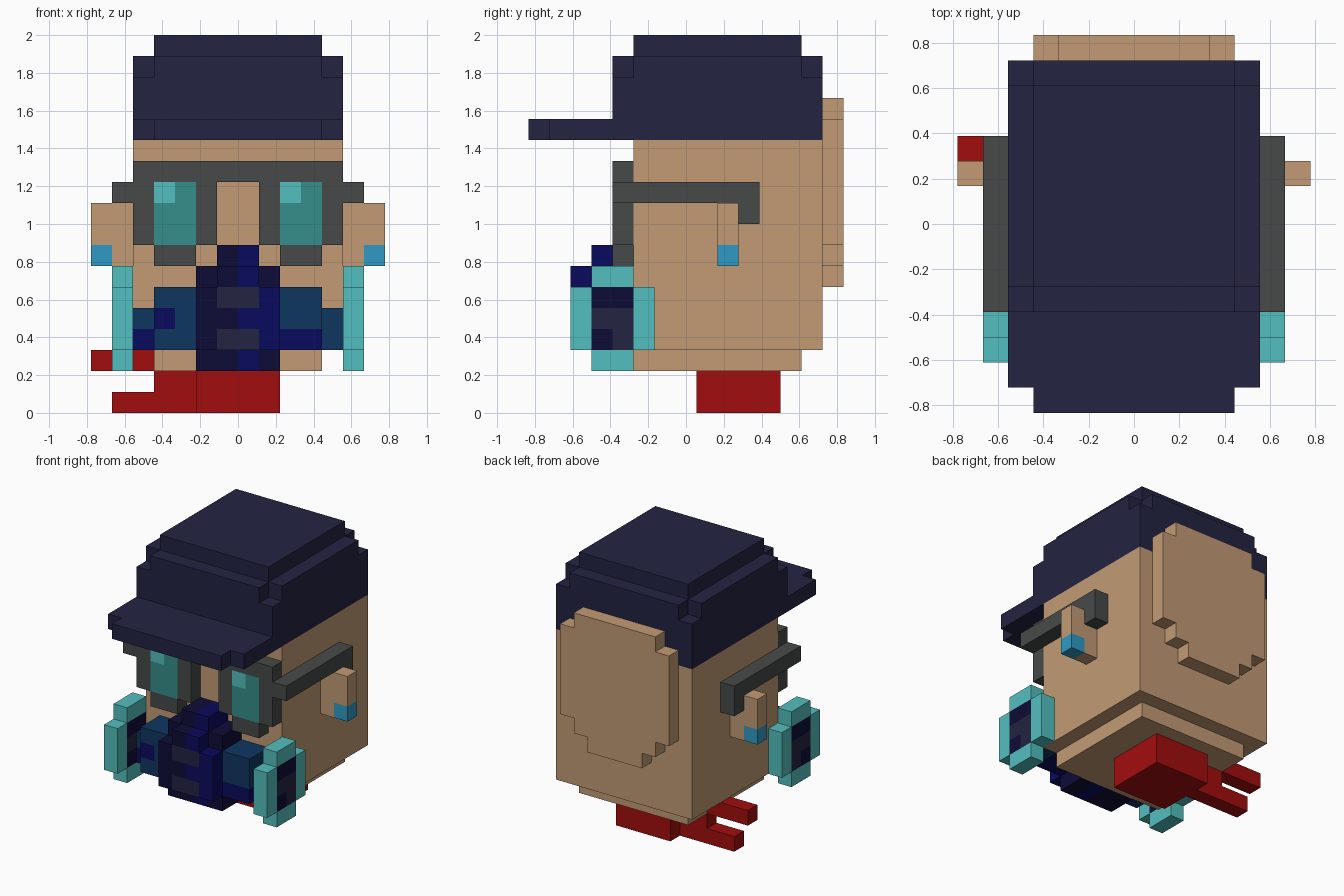
import bpy, bmesh

if "Cube" in bpy.data.objects:
    bpy.data.objects.remove(bpy.data.objects["Cube"], do_unlink=True)

U = 1 / 9  # size of one block


def material(name, hex_code):
    def linear(c):
        return c / 12.92 if c <= 0.04045 else ((c + 0.055) / 1.055) ** 2.4
    rgb = [linear(int(hex_code[i:i + 2], 16) / 255) for i in range(0, 6, 2)]
    m = bpy.data.materials.new(name)
    m.use_nodes = True
    m.diffuse_color = (*rgb, 1)
    bsdf = next(n for n in m.node_tree.nodes if n.type == 'BSDF_PRINCIPLED')
    bsdf.inputs["Base Color"].default_value = (*rgb, 1)
    return m


skin = material("skin", "c29b75")
cap_blue = material("cap_blue", "232342")
grey = material("frame_grey", "464a49")
lens_teal = material("lens_teal", "368e8b")
cyan = material("cyan", "54bfbf")
steel = material("steel_blue", "0f3660")
navy = material("navy", "0a0a5e")
black = material("dark_navy", "0e0c36")
red = material("red", "a20d0e")
stud_blue = material("stud_blue", "2f9ac4")


def blocks(name, *boxes, mirror=False):
    """Boxes in block units: (material, (x0, x1), (y0, y1), (z0, z1))."""
    bm = bmesh.new()
    mats = []
    for mat, *spans in boxes:
        if mat not in mats:
            mats.append(mat)
        sides = [spans]
        if mirror:
            (a, b), *rest = spans
            sides.append([(-b, -a), *rest])
        for box in sides:
            verts = bmesh.ops.create_cube(bm, size=1)["verts"]
            for v in verts:
                for i, (lo, hi) in enumerate(box):
                    v.co[i] = (hi if v.co[i] > 0 else lo) * U
            for f in {f for v in verts for f in v.link_faces}:
                f.material_index = mats.index(mat)
    mesh = bpy.data.meshes.new(name)
    bm.to_mesh(mesh)
    bm.free()
    for m in mats:
        mesh.materials.append(m)
    obj = bpy.data.objects.new(name, mesh)
    bpy.context.collection.objects.link(obj)
    return obj


# Head with its chin slab
blocks("head",
       (skin, (-5, 5), (-2.5, 6.5), (3, 13)),
       (skin, (-4, 4), (-2.5, 5.5), (2, 3)))

# Stepped panel on the back of the head
blocks("back_panel", *[(skin, (-w, w), (6.5, 7.5), z) for w, z in
                       ((2, (6, 7)), (3, (7, 8)), (4, (8, 14)), (3, (14, 15)))])

# Ears with a coloured stud
blocks("ears",
       (skin, (5, 7), (1.5, 2.5), (8, 10)),
       (skin, (5, 6), (1.5, 2.5), (7, 8)),
       (stud_blue, (6, 7), (1.5, 2.5), (7, 8)), mirror=True)

# Cap: main crown, corner-notched layer, top, two-step brim
blocks("cap",
       (cap_blue, (-5, 5), (-3.5, 6.5), (13, 16)),
       (cap_blue, (-4, 4), (-3.5, 6.5), (16, 17)),
       (cap_blue, (-5, -4), (-2.5, 5.5), (16, 17)),
       (cap_blue, (4, 5), (-2.5, 5.5), (16, 17)),
       (cap_blue, (-4, 4), (-2.5, 5.5), (17, 18)))
blocks("cap_brim",
       (cap_blue, (-5, 5), (-6.5, -3.5), (13, 14)),
       (cap_blue, (-4, 4), (-7.5, -6.5), (13, 14)))

# Goggles
front = (-3.5, -2.5)
blocks("goggle_bridge", (grey, (-5, 5), front, (11, 12)))
blocks("goggle_frames",
       (grey, (1, 2), front, (8, 11)),
       (grey, (4, 5), front, (8, 11)),
       (grey, (2, 4), front, (7, 8)), mirror=True)
blocks("goggle_arms",
       (grey, (5, 6), (-3.5, 3.5), (10, 11)),
       (grey, (5, 6), (2.5, 3.5), (9, 10)), mirror=True)
for name, x in (("left_lens", 2), ("right_lens", -4)):
    blocks(name,
           (lens_teal, (x, x + 2), front, (8, 10)),
           (lens_teal, (x + 1, x + 2), front, (10, 11)),
           (cyan, (x, x + 1), front, (10, 11)))

# Mask snout: rear layer, then the front layer with two vents
rear, fore = (-4.5, -2.5), (-5.5, -4.5)
blocks("mask_rear",
       (black, (-2, 0), rear, (2, 7)),
       (navy, (0, 1), rear, (2, 7)),
       (black, (1, 2), rear, (2, 3)),
       (navy, (1, 2), rear, (3, 6)),
       (black, (1, 2), rear, (6, 7)),
       (black, (-1, 0), rear, (7, 8)),
       (navy, (0, 1), rear, (7, 8)))
vents = [(cap_blue, (-1, 1), fore, (z, z + 1)) for z in (3, 5)]
blocks("mask_snout",
       (black, (-2, -1), fore, (3, 6)),
       (navy, (1, 2), fore, (3, 6)),
       (black, (-1, 0), fore, (4, 5)),
       (navy, (0, 1), fore, (4, 5)),
       (black, (-1, 0), fore, (6, 7)),
       (navy, (0, 1), fore, (6, 7)), *vents)

# Mask cheeks
blocks("left_cheek",
       (steel, (2, 4), rear, (4, 6)),
       (navy, (2, 4), rear, (3, 4)),
       (steel, (4, 5), front, (3, 5)))
blocks("right_cheek",
       (steel, (-4, -2), rear, (5, 6)),
       (steel, (-3, -2), rear, (3, 5)),
       (navy, (-4, -3), rear, (4, 5)),
       (steel, (-4, -3), rear, (3, 4)),
       (steel, (-5, -4), front, (4, 5)),
       (navy, (-5, -4), front, (3, 4)))

# Side filters: rounded ring around a dark core
side = (5, 6)
blocks("filter_rings",
       (cyan, side, (-4.5, -2.5), (6, 7)),
       (cyan, side, (-4.5, -2.5), (2, 3)),
       (cyan, side, (-5.5, -4.5), (3, 6)),
       (cyan, side, (-2.5, -1.5), (3, 6)), mirror=True)
blocks("filter_cores",
       (black, side, (-4.5, -2.5), (5, 6)),
       (cap_blue, side, (-4.5, -2.5), (4, 5)),
       (black, side, (-4.5, -3.5), (3, 4)),
       (cap_blue, side, (-3.5, -2.5), (3, 4)), mirror=True)

# Scarf: neck block, knot and two loose ends
blocks("scarf_neck", (red, (-2, 2), (0.5, 4.5), (0, 2)))
blocks("scarf_ends",
       (red, (-4, -2), (2.5, 3.5), (0, 2)),
       (red, (-6, -4), (2.5, 3.5), (0, 1)),
       (red, (-7, -4), (2.5, 3.5), (2, 3)))
